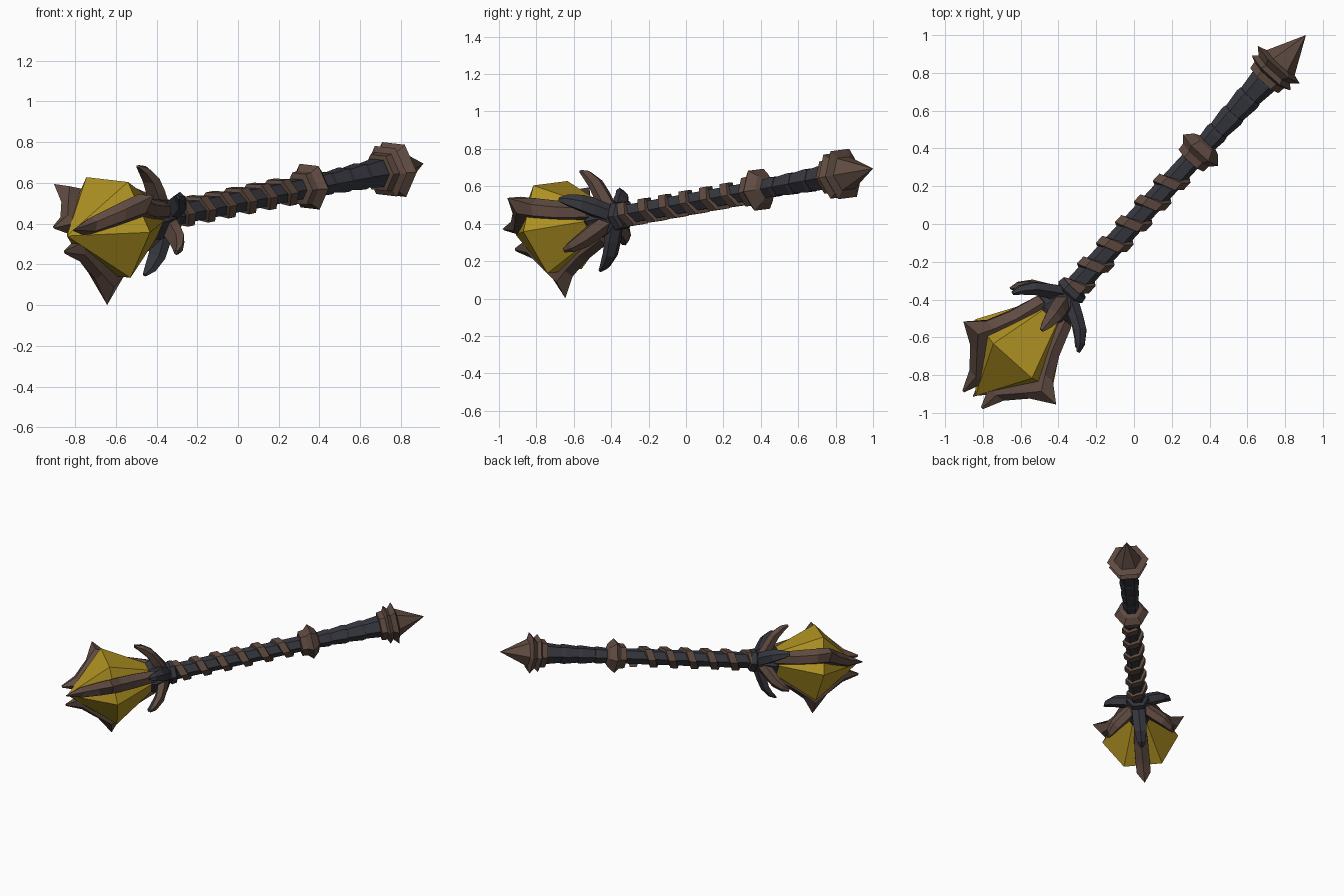
import bpy, bmesh, math
from mathutils import Vector

if "Cube" in bpy.data.objects:
    bpy.data.objects.remove(bpy.data.objects["Cube"])

# Weapon frame: head tip, long axis, and the two directions across it
TIP = Vector((-0.84, -0.91, 0.34))
AXIS = Vector((1.75, 1.91, 0.355)).normalized()
SIDE = AXIS.cross(Vector((0, 0, 1))).normalized()
UP = SIDE.cross(AXIS).normalized()
ROLL = -5


def material(name, rgb):
    m = bpy.data.materials.new(name)
    m.diffuse_color = (*rgb, 1)
    m.use_nodes = True
    m.node_tree.nodes["Principled BSDF"].inputs["Base Color"].default_value = m.diffuse_color
    return m


BROWN = material("brown_metal", (0.115, 0.070, 0.053))
DARK = material("dark_steel", (0.038, 0.039, 0.050))
GOLD = material("gold_crystal", (0.42, 0.28, 0.016))


def point(s, r, deg, w=0.0):
    """Point at distance s along the axis, radius r at an angle, shifted w sideways."""
    a = math.radians(deg)
    out = SIDE * math.cos(a) + UP * math.sin(a)
    tang = UP * math.cos(a) - SIDE * math.sin(a)
    return TIP + AXIS * s + out * r + tang * w


def loft(name, rings, mat):
    """Skin a list of equal point rings and cap both ends."""
    bm = bmesh.new()
    vr = [[bm.verts.new(p) for p in ring] for ring in rings]
    n = len(vr[0])
    for a, b in zip(vr, vr[1:]):
        for i in range(n):
            j = (i + 1) % n
            bm.faces.new((a[i], a[j], b[j], b[i]))
    bm.faces.new(vr[0])
    bm.faces.new(vr[-1])
    bmesh.ops.remove_doubles(bm, verts=bm.verts, dist=0.0005)
    bmesh.ops.recalc_face_normals(bm, faces=bm.faces)
    me = bpy.data.meshes.new(name)
    bm.to_mesh(me)
    bm.free()
    me.materials.append(mat)
    ob = bpy.data.objects.new(name, me)
    bpy.context.collection.objects.link(ob)
    return ob


def turned(name, profile, mat):
    """Six-sided turned part from (s, radius) pairs."""
    return loft(name, [[point(s, r, ROLL + 60 * k) for k in range(6)]
                       for s, r in profile], mat)


# Crystal head
turned("crystal_head", [(0, 0.0001), (0.305, 0.275), (0.60, 0.10)], GOLD)

# Hub and shaft
turned("hub", [(0.56, 0.09), (0.62, 0.115), (0.69, 0.10), (0.735, 0.07),
               (0.75, 0.085), (0.785, 0.08), (0.80, 0.05)], DARK)
turned("shaft", [(0.75, 0.058), (1.75, 0.055)], DARK)

# Stepped grip, growing toward the pommel
grip = []
for i in range(4):
    s = 1.80 + 0.125 * i
    grip += [(s, 0.050 + 0.005 * i), (s + 0.10, 0.062 + 0.005 * i),
             (s + 0.124, 0.058 + 0.005 * i)]
turned("grip", grip, DARK)

# Collar and pommel
turned("collar", [(1.70, 0.05), (1.705, 0.088), (1.745, 0.092), (1.78, 0.125),
                  (1.825, 0.085), (1.84, 0.05)], BROWN)
turned("pommel", [(2.28, 0.06), (2.285, 0.10), (2.325, 0.105), (2.34, 0.138),
                  (2.365, 0.112), (2.40, 0.15), (2.415, 0.10),
                  (2.615, 0.0001)], BROWN)

# Spiral wrap around the shaft
wrap = []
for k in range(36):
    s, deg = 0.765 + 0.025 * k, 180 + ROLL - 60 * k
    wrap.append([point(s - 0.030, 0.045, deg), point(s - 0.026, 0.077, deg),
                 point(s + 0.026, 0.077, deg), point(s + 0.030, 0.045, deg)])
loft("spiral_wrap", wrap, BROWN)


# Blade stations: s, inner radius, shoulder radius, ridge radius, half width
BLADE = [(-0.02, 0.070, 0.078, 0.085, 0.003), (0.09, 0.04, 0.105, 0.14, 0.036),
         (0.20, 0.10, 0.215, 0.245, 0.046), (0.28, 0.15, 0.29, 0.382, 0.050),
         (0.355, 0.15, 0.24, 0.275, 0.052), (0.47, 0.10, 0.175, 0.205, 0.050),
         (0.63, 0.05, 0.11, 0.14, 0.040)]


def blade(name, deg):
    loft(name, [[point(s, a, deg, -w), point(s, m, deg, -w), point(s, r, deg),
                 point(s, m, deg, w), point(s, a, deg, w)]
                for s, a, m, r, w in BLADE], BROWN)


# Claw stations: s, radius, half thickness, half width
CLAW = [(0.70, 0.05, 0.035, 0.045), (0.668, 0.13, 0.030, 0.048),
        (0.637, 0.195, 0.026, 0.044), (0.585, 0.25, 0.018, 0.030),
        (0.545, 0.272, 0.006, 0.012)]


def claw(name, deg, mat, shift=0.0):
    """Curved prong with a ridge on its back."""
    rings = []
    for i, (s, r, t, w) in enumerate(CLAW):
        p, q = CLAW[max(i - 1, 0)], CLAW[min(i + 1, len(CLAW) - 1)]
        d = Vector((q[0] - p[0], q[1] - p[1])).normalized()
        ns, nr = d.y * t, -d.x * t
        s += shift
        rings.append([point(s - ns, r - nr, deg, -w * 0.8),
                      point(s + ns * 0.5, r + nr * 0.5, deg, -w),
                      point(s + ns * 1.2, r + nr * 1.2, deg),
                      point(s + ns * 0.5, r + nr * 0.5, deg, w),
                      point(s - ns, r - nr, deg, w * 0.8)])
    loft(name, rings, mat)


# Three blades, each backed by a dark claw, with brown claws between
for k in range(3):
    deg = ROLL + 30 + 120 * k
    blade(f"blade_{k + 1}", deg)
    claw(f"dark_claw_{k + 1}", deg, DARK, 0.015)
    claw(f"brown_claw_{k + 1}", deg + 60, BROWN, -0.01)
